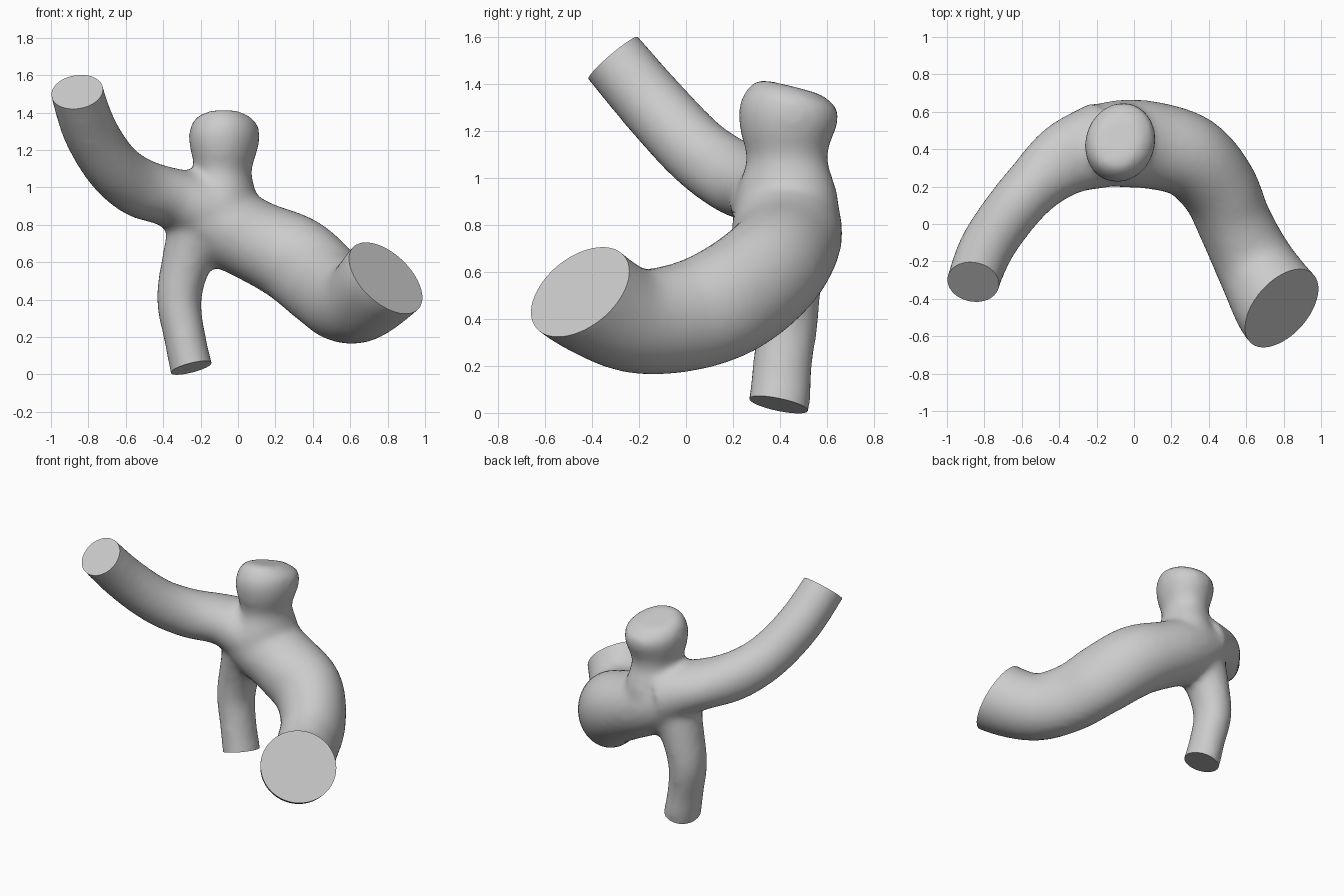
import bpy, bmesh, math
from mathutils import Vector

if "Cube" in bpy.data.objects:
    bpy.data.objects.remove(bpy.data.objects["Cube"])

STEPS, SIDES = 6, 32


def smooth_path(keys):
    """Catmull-Rom samples through keys of (x, y, z, radius a, radius b)."""
    k = [Vector(p) for p in keys]
    k = [2 * k[0] - k[1]] + k + [2 * k[-1] - k[-2]]
    out = []
    for a, b, c, d in zip(k, k[1:], k[2:], k[3:]):
        for i in range(STEPS):
            t = i / STEPS
            out.append(b + 0.5 * t * (c - a + t * (2 * a - 5 * b + 4 * c - d
                                                   + t * (3 * (b - c) + d - a))))
    return out + [k[-2]]


def tube(name, keys, ref):
    """Closed tube of elliptical rings; radius a lies along ref."""
    samples = smooth_path(keys)
    bm = bmesh.new()
    rings = []
    for i, s in enumerate(samples):
        before, after = samples[max(i - 1, 0)], samples[min(i + 1, len(samples) - 1)]
        tangent = Vector((after - before)[:3]).normalized()
        u = Vector(ref)
        u = (u - tangent * u.dot(tangent)).normalized()
        v = tangent.cross(u)
        rings.append([bm.verts.new(Vector(s[:3]) + u * s[3] * math.cos(a) + v * s[4] * math.sin(a))
                      for a in (2 * math.pi * j / SIDES for j in range(SIDES))])
    for r, q in zip(rings, rings[1:]):
        for j in range(SIDES):
            n = (j + 1) % SIDES
            bm.faces.new((r[j], r[n], q[n], q[j]))
    bm.faces.new(rings[0][::-1])
    bm.faces.new(rings[-1])
    bmesh.ops.recalc_face_normals(bm, faces=bm.faces)
    mesh = bpy.data.meshes.new(name)
    bm.to_mesh(mesh)
    bm.free()
    ob = bpy.data.objects.new(name, mesh)
    bpy.context.collection.objects.link(ob)
    return ob


def beyond(end, radius):
    """Extra path key past a cut end, so the cut leaves a crisp flat face."""
    centre, normal = end
    return (*(Vector(centre) + 0.16 * Vector(normal).normalized()), radius, radius)


# Cut ends: centre and outward direction
trunk_end = ((0.79, -0.45, 0.515), (0.6, -0.53, 0.6))
arm_end = ((-0.86, -0.31, 1.51), (-0.13, -0.64, 0.75))
leg_end = ((-0.25, 0.395, 0.035), (0.24, -0.2, -0.95))

# Thick trunk sweeping from the cut end up to the junction
trunk = tube("vessel_junction", [
    beyond(trunk_end, 0.24), (*trunk_end[0], 0.24, 0.25),
    (0.655, -0.23, 0.395, 0.225, 0.215), (0.54, 0, 0.41, 0.235, 0.2),
    (0.45, 0.2, 0.49, 0.245, 0.21), (0.3, 0.36, 0.615, 0.24, 0.225),
    (0.1, 0.42, 0.71, 0.22, 0.235), (-0.06, 0.43, 0.79, 0.22, 0.235),
    (-0.2, 0.42, 0.85, 0.19, 0.22)], (0, 0, 1))

# Long arm rising to the right front
arm = tube("arm", [
    beyond(arm_end, 0.142), (*arm_end[0], 0.142, 0.142),
    (-0.79, -0.13, 1.3, 0.147, 0.147), (-0.67, 0.05, 1.11, 0.152, 0.15),
    (-0.53, 0.21, 1, 0.16, 0.16), (-0.36, 0.35, 0.945, 0.16, 0.2),
    (-0.15, 0.43, 0.87, 0.21, 0.235)], (0, 0, 1))

# Thin leg hanging from the junction
leg = tube("leg", [
    beyond(leg_end, 0.12), (*leg_end[0], 0.115, 0.132),
    (-0.285, 0.41, 0.2, 0.112, 0.127), (-0.315, 0.43, 0.4, 0.12, 0.135),
    (-0.275, 0.43, 0.6, 0.135, 0.15), (-0.2, 0.42, 0.78, 0.18, 0.18)], (1, 0, 0))

# Swollen stub with a narrow neck and a blunt top sloping to the back
stub = tube("stub", [
    (-0.1, 0.43, 0.78, 0.2, 0.225), (-0.08, 0.43, 0.93, 0.18, 0.22),
    (-0.08, 0.43, 1.08, 0.15, 0.175), (-0.077, 0.43, 1.2, 0.178, 0.205),
    (-0.075, 0.437, 1.28, 0.188, 0.218), (-0.082, 0.444, 1.34, 0.172, 0.195),
    (-0.085, 0.455, 1.385, 0.12, 0.145)], (0.95, -0.3, 0))

# Fuse the branches and soften the joints
for branch in (arm, leg, stub):
    mod = trunk.modifiers.new("join_" + branch.name, 'BOOLEAN')
    mod.operation, mod.solver, mod.object = 'UNION', 'EXACT', branch
remesh = trunk.modifiers.new("remesh", 'REMESH')
remesh.mode, remesh.voxel_size = 'VOXEL', 0.022
soften = trunk.modifiers.new("soften", 'SMOOTH')
soften.factor, soften.iterations = 0.5, 14
fused = bpy.data.meshes.new_from_object(trunk.evaluated_get(bpy.context.evaluated_depsgraph_get()))
trunk.modifiers.clear()
trunk.data = fused
for branch in (arm, leg, stub):
    bpy.data.objects.remove(branch)

# Slice the three ends flat and cap them
bm = bmesh.new()
bm.from_mesh(fused)
for centre, normal in (trunk_end, arm_end, leg_end):
    c = Vector(centre)
    verts = [v for v in bm.verts if (v.co - c).length < 0.42]
    faces = {f for v in verts for f in v.link_faces}
    edges = {e for f in faces for e in f.edges}
    points = {v for f in faces for v in f.verts}
    bmesh.ops.bisect_plane(bm, geom=list(points) + list(edges) + list(faces), dist=1e-5,
                           plane_co=c, plane_no=Vector(normal).normalized(), clear_outer=True)
    bmesh.ops.holes_fill(bm, edges=[e for e in bm.edges if e.is_boundary], sides=0)
bmesh.ops.recalc_face_normals(bm, faces=bm.faces)
bm.to_mesh(fused)
bm.free()

# Plain grey surface
grey = bpy.data.materials.new("plain_grey")
grey.use_nodes = True
colour = (0.6, 0.6, 0.6, 1)
grey.diffuse_color = colour
grey.node_tree.nodes["Principled BSDF"].inputs["Base Color"].default_value = colour
fused.materials.clear()
fused.materials.append(grey)

bpy.ops.object.select_all(action='DESELECT')
trunk.select_set(True)
bpy.context.view_layer.objects.active = trunk
bpy.ops.object.shade_smooth_by_angle(angle=math.radians(40))
